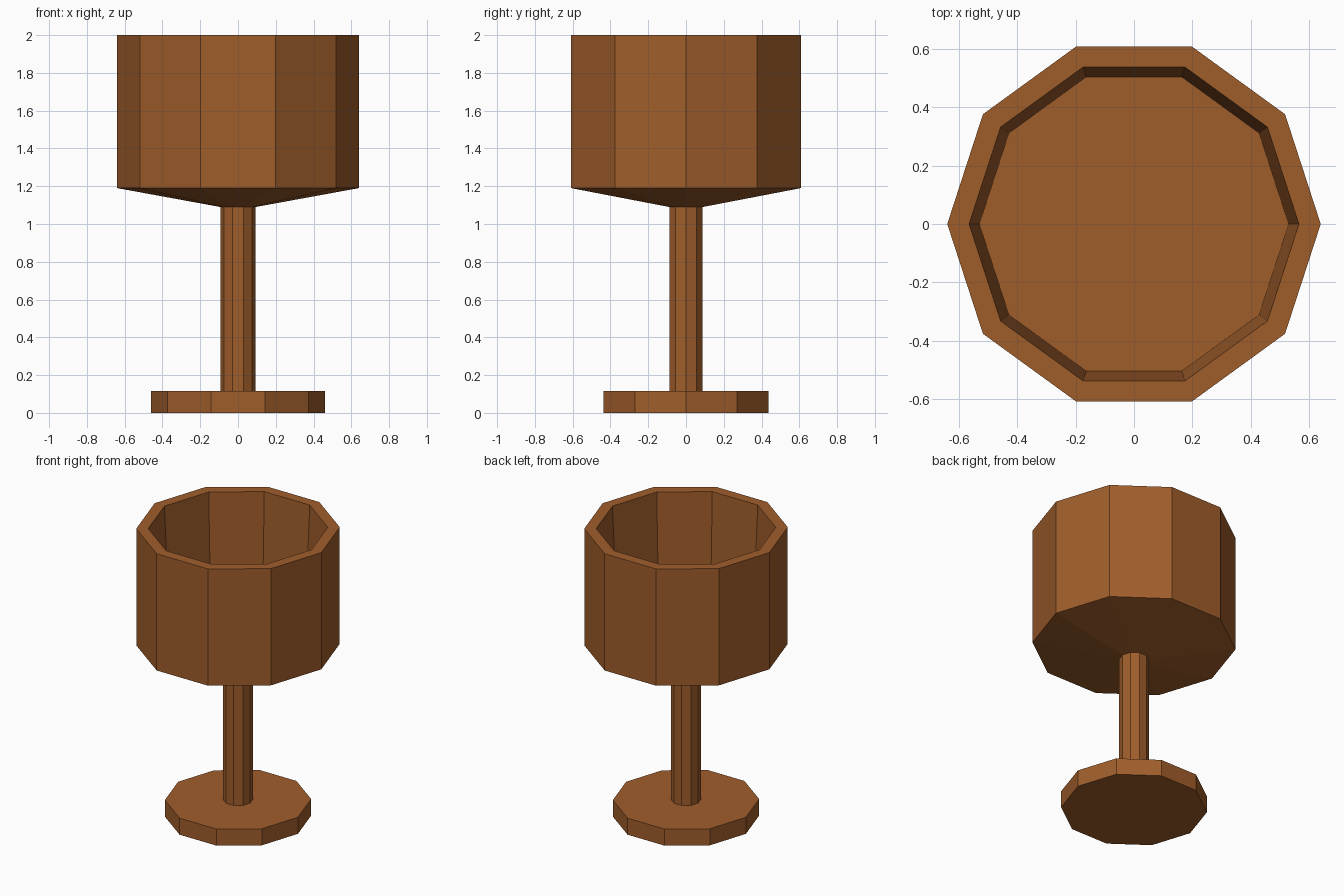
import bpy, bmesh, math

if "Cube" in bpy.data.objects:
    bpy.data.objects.remove(bpy.data.objects["Cube"])

SIDES = 10

wood = bpy.data.materials.new("brown_wood")
wood.diffuse_color = (0.35, 0.11, 0.024, 1)
wood.use_nodes = True
wood.node_tree.nodes["Principled BSDF"].inputs["Base Color"].default_value = wood.diffuse_color

# Goblet profile (radius, z), from foot underside to bowl floor
profile = [
    (0.46, 0.0), (0.46, 0.115),      # foot
    (0.093, 0.115), (0.093, 1.09),   # stem
    (0.64, 1.19), (0.64, 2.0),       # bowl outside
    (0.565, 2.0), (0.53, 1.25),      # rim and tapered bowl inside
]

bm = bmesh.new()
rings = []
for r, z in profile:
    rings.append([bm.verts.new((r * math.cos(math.tau * i / SIDES),
                                r * math.sin(math.tau * i / SIDES), z))
                  for i in range(SIDES)])

# Walls between neighbouring rings
for low, high in zip(rings, rings[1:]):
    for i in range(SIDES):
        j = (i + 1) % SIDES
        bm.faces.new((low[i], low[j], high[j], high[i]))

# Foot underside and bowl floor
bm.faces.new(rings[0][::-1])
bm.faces.new(rings[-1])
bmesh.ops.recalc_face_normals(bm, faces=bm.faces)

mesh = bpy.data.meshes.new("goblet")
bm.to_mesh(mesh)
bm.free()
mesh.materials.append(wood)
goblet = bpy.data.objects.new("goblet", mesh)
bpy.context.collection.objects.link(goblet)
